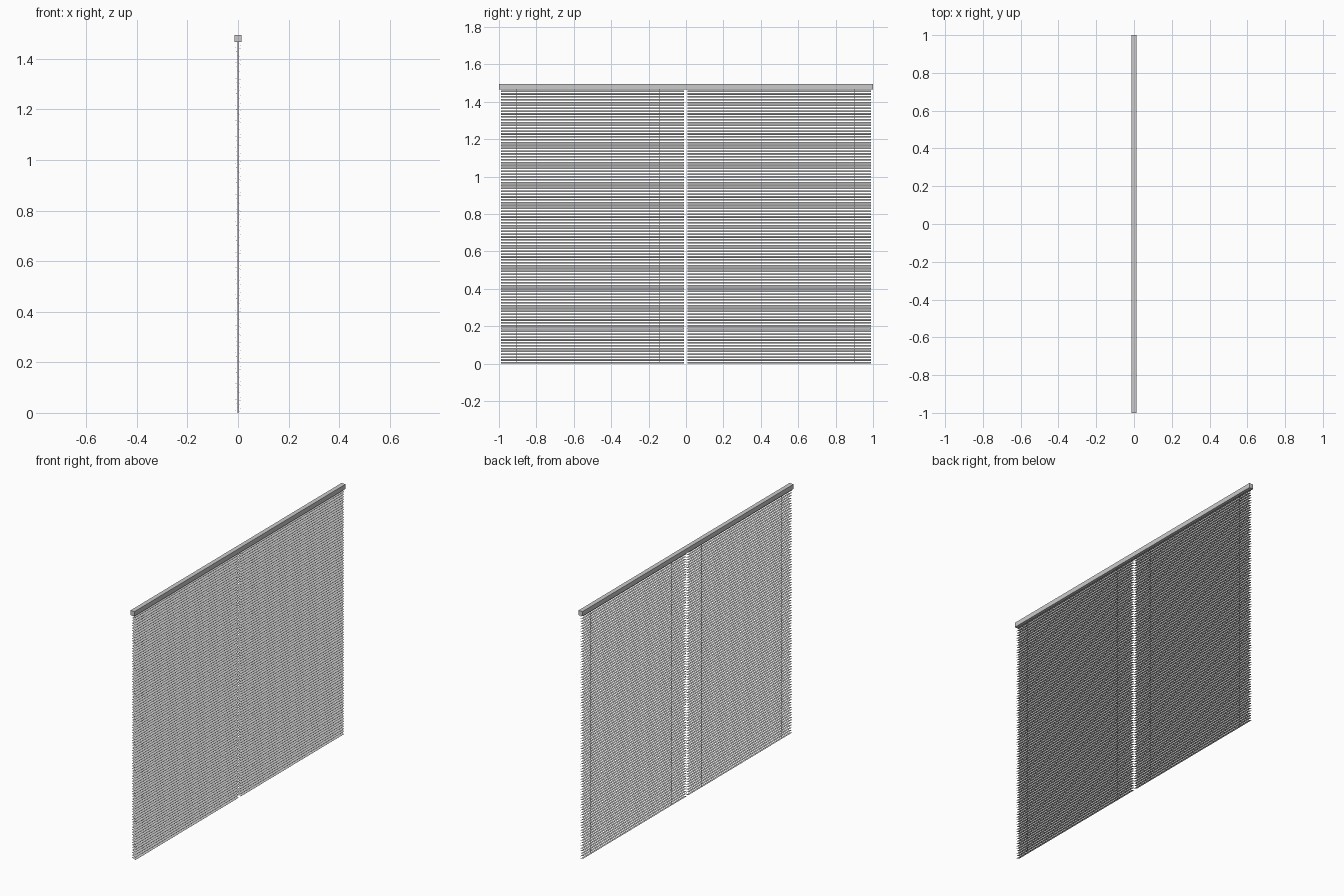
import bpy, bmesh, math

if "Cube" in bpy.data.objects:
    bpy.data.objects.remove(bpy.data.objects["Cube"])

COUNT = 96
Z0, Z1 = 0.005, 1.458
PITCH = (Z1 - Z0) / (COUNT - 1)


def box(name, x0, x1, y0, y1, z0, z1):
    bpy.ops.mesh.primitive_cube_add(
        size=1, location=((x0 + x1) / 2, (y0 + y1) / 2, (z0 + z1) / 2))
    ob = bpy.context.object
    ob.name = name
    ob.scale = (x1 - x0, y1 - y0, z1 - z0)
    bpy.ops.object.transform_apply(location=False, rotation=False, scale=True)
    return ob


def slat_stack(name, y0, y1):
    # gently crowned slat section, tilted down towards +x
    half, crown, tilt, segs = 0.0118, 0.0016, math.radians(-20), 4
    thick = 0.0005
    top = []
    for i in range(segs + 1):
        t = -1 + 2 * i / segs
        u, v = half * t, crown * (0.5 - t * t)
        top.append((u * math.cos(tilt) - v * math.sin(tilt),
                    u * math.sin(tilt) + v * math.cos(tilt)))
    section = top + [(x, z - thick) for x, z in reversed(top)]
    bm = bmesh.new()
    ends = [[bm.verts.new((x, y, z)) for x, z in section] for y in (y0, y1)]
    n = len(section)
    for i in range(n):
        j = (i + 1) % n
        bm.faces.new((ends[0][i], ends[0][j], ends[1][j], ends[1][i]))
    bm.faces.new(ends[0])
    bm.faces.new(ends[1][::-1])
    bmesh.ops.recalc_face_normals(bm, faces=bm.faces)
    me = bpy.data.meshes.new(name)
    bm.to_mesh(me)
    bm.free()
    me.shade_smooth()
    me.set_sharp_from_angle(angle=math.radians(40))
    ob = bpy.data.objects.new(name, me)
    bpy.context.collection.objects.link(ob)
    ob.location = (0.0008, 0, Z0 + 0.0005)
    arr = ob.modifiers.new("stack", 'ARRAY')
    arr.count = COUNT
    arr.use_relative_offset = False
    arr.use_constant_offset = True
    arr.constant_offset_displace = (0, 0, PITCH)
    return ob


# head rail
box("head_rail", -0.0135, 0.0135, -1, 1, 1.467, 1.495)

# two side-by-side slat panels
slat_stack("left_slats", -0.99, -0.012)
slat_stack("right_slats", 0.009, 0.988)

# lift cords, two per panel
for i, y in enumerate((-0.908, -0.144, 0.139, 0.903)):
    box(f"lift_cord_{i + 1}", -0.001, 0.001, y - 0.001, y + 0.001, 0.0, 1.468)
